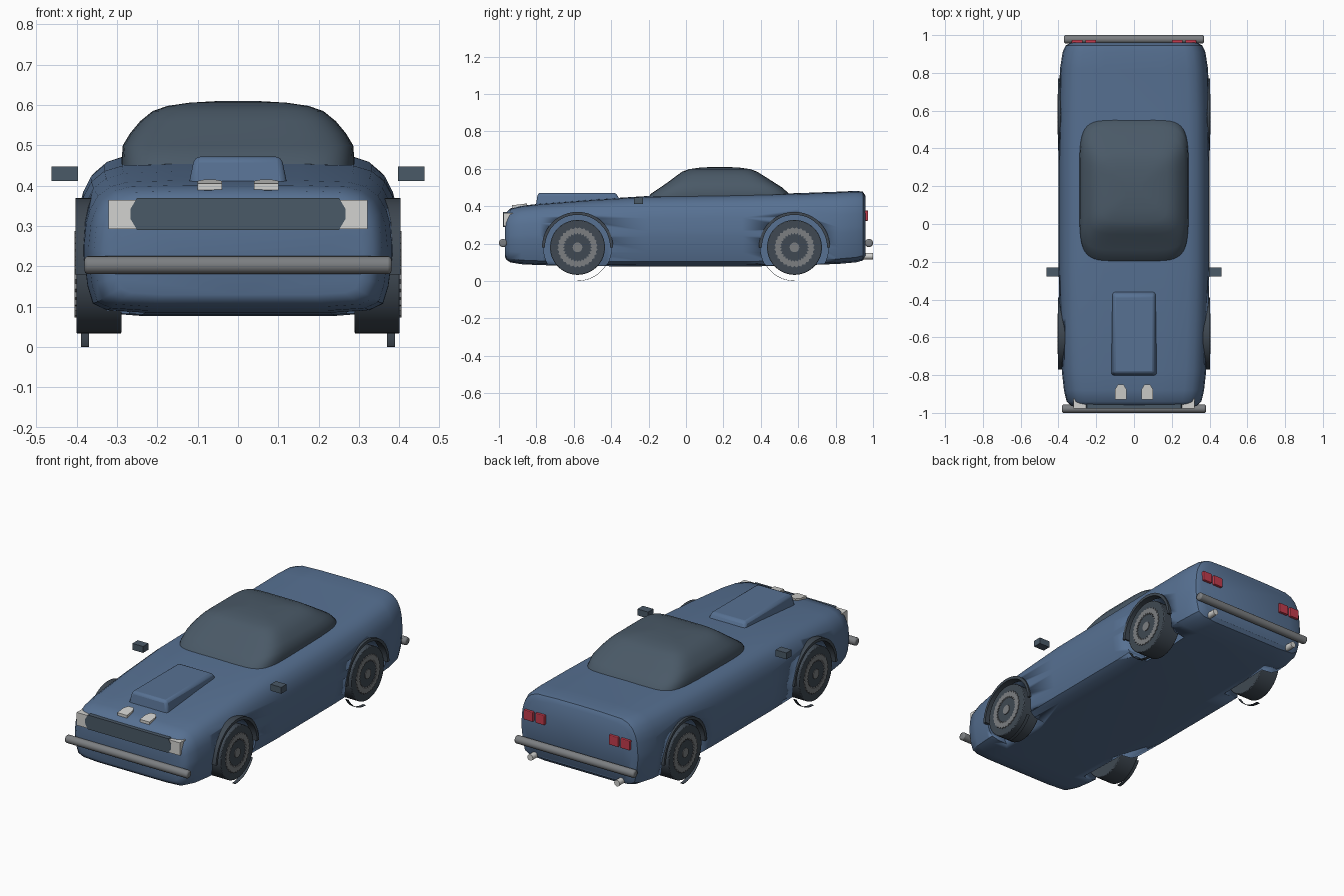
import bpy, bmesh
from math import sin, cos, pi, radians
from mathutils import Matrix

if "Cube" in bpy.data.objects:
    bpy.data.objects.remove(bpy.data.objects["Cube"])


def material(name, rgb):
    m = bpy.data.materials.new(name)
    m.use_nodes = True
    m.diffuse_color = (*rgb, 1)
    m.node_tree.nodes["Principled BSDF"].inputs["Base Color"].default_value = (*rgb, 1)
    return m


BLUE = material("body blue", (0.095, 0.165, 0.29))
GLASS = material("dark glass", (0.068, 0.1, 0.135))
TYRE = material("dark rubber", (0.05, 0.066, 0.085))
STEEL = material("grey metal", (0.2, 0.21, 0.22))
LAMP = material("pale lamp", (0.65, 0.65, 0.63))
RED = material("tail red", (0.55, 0.045, 0.075))


def make(name, bm, mat, bevel=0, smooth=True):
    bmesh.ops.recalc_face_normals(bm, faces=bm.faces)
    me = bpy.data.meshes.new(name)
    bm.to_mesh(me)
    bm.free()
    me.materials.append(mat)
    ob = bpy.data.objects.new(name, me)
    bpy.context.collection.objects.link(ob)
    if bevel:
        mod = ob.modifiers.new("bevel", "BEVEL")
        mod.width, mod.segments = bevel, 2
        mod.limit_method = "ANGLE"
    if smooth:
        bpy.ops.object.select_all(action="DESELECT")
        ob.select_set(True)
        bpy.context.view_layer.objects.active = ob
        bpy.ops.object.shade_smooth_by_angle(angle=radians(35))
    return ob


def loft(name, rings, mat, bevel=0, smooth=True, closed=False):
    """Skin a list of rings; cap the ends, or join last to first."""
    bm = bmesh.new()
    vs = [[bm.verts.new(p) for p in r] for r in rings]
    n = len(vs[0])
    pairs = list(zip(vs, vs[1:])) + ([(vs[-1], vs[0])] if closed else [])
    for a, b in pairs:
        for i in range(n):
            j = (i + 1) % n
            bm.faces.new((a[i], a[j], b[j], b[i]))
    if not closed:
        bm.faces.new(vs[0])
        bm.faces.new(vs[-1])
    return make(name, bm, mat, bevel, smooth)


def box(name, x, y, z, mat, bevel=0):
    rings = [[(x[0], y[0], h), (x[1], y[0], h), (x[1], y[1], h), (x[0], y[1], h)] for h in z]
    return loft(name, rings, mat, bevel, False)


def cylinder(name, centre, r, length, axis, mat, sides=32, bevel=0):
    bm = bmesh.new()
    rot = Matrix.Rotation(pi / 2, 4, "Y" if axis == "X" else "X")
    bmesh.ops.create_cone(bm, cap_ends=True, segments=sides, radius1=r, radius2=r,
                          depth=length, matrix=Matrix.Translation(centre) @ rot)
    return make(name, bm, mat, bevel)


def arc_band(name, side, cy, cz, r, x, a0, a1, steps, mat):
    """Rectangular band swept around a wheel axle."""
    rings = []
    for k in range(steps + 1):
        a = radians(a0 + (a1 - a0) * k / steps)
        rings.append([(side * px, cy + pr * cos(a), cz + pr * sin(a))
                      for px, pr in ((x[0], r[0]), (x[1], r[0]), (x[1], r[1]), (x[0], r[1]))])
    return loft(name, rings, mat)


# Body shell: one cross-section scaled along the length
half = [(0, 0), (.6, 0), (.85, .02), (.94, .07), (.975, .2), (1, .42), (1, .5), (.985, .68),
        (.96, .78), (.91, .88), (.83, .95), (.72, .985), (.4, .997), (0, 1)]
section = half + [(-x, z) for x, z in half[-2:0:-1]]
stations = [(-.968, .31, .13, .34), (-.962, .335, .115, .365), (-.94, .357, .1, .388),
            (-.88, .371, .09, .402), (-.78, .382, .085, .414), (-.5, .394, .08, .436),
            (-.2, .4, .077, .455), (.3, .4, .077, .463), (.6, .4, .083, .47),
            (.82, .392, .092, .478), (.91, .378, .1, .482), (.945, .362, .11, .478),
            (.96, .335, .13, .455)]
body = loft("body", [[(w * fx, y, lo + (hi - lo) * fz) for fx, fz in section]
                     for y, w, lo, hi in stations], BLUE)

# Wheel wells, tyres, rims and arch lips
WHEEL_Z = .18
for side, sname in ((1, "left"), (-1, "right")):
    for cy, ename in ((-.58, "front"), (.58, "rear")):
        tag = ename + "_" + sname
        well = cylinder("well_cutter", (side * .4, cy, WHEEL_Z), .182, .26, "X", BLUE, 48)
        cut = body.modifiers.new("well", "BOOLEAN")
        cut.object, cut.operation, cut.solver = well, "DIFFERENCE", "EXACT"
        bpy.context.view_layer.objects.active = body
        bpy.ops.object.modifier_apply(modifier=cut.name)
        bpy.data.objects.remove(well)

        cylinder("tyre_" + tag, (side * .345, cy, WHEEL_Z), .147, .112, "X", TYRE, 40, .004)
        cylinder("hub_" + tag, (side * .402, cy, WHEEL_Z), .026, .006, "X", STEEL, 20)

        # Toothed rim plate
        rings = []
        teeth = 28
        for k in range(teeth * 2):
            a = pi * k / teeth
            ri, ro = (.068, .108) if k % 2 else (.078, .1)
            rings.append([(side * px, cy + r * cos(a), WHEEL_Z + r * sin(a))
                          for px, r in ((.4, ri), (.405, ri), (.405, ro), (.4, ro))])
        loft("rim_" + tag, rings, STEEL, smooth=False, closed=True)

        arc_band("arch_lip_" + tag, side, cy, WHEEL_Z, (.174, .19), (.36, .403), 0, 180, 24, TYRE)
        # Hairline trim below the arch, on the inboard end
        a0, a1 = (270, 330) if cy < 0 else (210, 270)
        arc_band("arch_trim_" + tag, side, cy, WHEEL_Z, (.178, .18), (.37, .39), a0, a1, 10, TYRE)

# Glass cabin: rounded rectangles stacked upward
cabin = [(.43, .288, -.21, .565), (.465, .289, -.19, .553), (.5, .286, -.138, .515),
         (.53, .268, -.095, .467), (.56, .243, -.055, .42), (.585, .212, -.02, .38),
         (.598, .175, .015, .345), (.606, .12, .07, .29), (.61, .05, .14, .22)]


def rounded(w, y0, y1, z, count=48, power=.36):
    pts = []
    for k in range(count):
        a = 2 * pi * (k + .5) / count
        c, s = cos(a), sin(a)
        pts.append((w * abs(c) ** power * (1 if c > 0 else -1),
                    (y0 + y1) / 2 + (y1 - y0) / 2 * abs(s) ** power * (1 if s > 0 else -1), z))
    return pts


loft("cabin_glass", [rounded(w, y0, y1, z) for z, w, y0, y1 in cabin], GLASS)

# Hood scoop with tapered sides
loft("hood_scoop", [[(-w, y0, z), (w, y0, z), (w, y1, z), (-w, y1, z)]
                    for w, y0, y1, z in ((.125, -.805, -.33, .39), (.108, -.792, -.375, .472))],
     BLUE, .014)

# Grille with pointed ends
outline = [(-.25, .29), (.25, .29), (.267, .318), (.267, .342), (.25, .37),
           (-.25, .37), (-.267, .342), (-.267, .318)]
loft("grille", [[(x, y, z) for x, z in outline] for y in (-.978, -.92)], GLASS, smooth=False)

# Bumpers
for name, cy, w in (("front_bumper", -.978, .762), ("rear_bumper", .978, .742)):
    cylinder(name, (0, cy, .203), .022, w, "X", STEEL, 24, .008)

# Paired lamps, mirrors and exhausts
for s, sname in ((1, "left"), (-1, "right")):
    def span(a, b):
        return sorted((s * a, s * b))
    box("headlight_" + sname, span(.245, .321), (-.976, -.925), (.293, .365), LAMP)
    box("mirror_" + sname, span(.397, .463), (-.277, -.23), (.412, .448), GLASS)
    for k, x0 in enumerate((.2, .272)):
        box("tail_lamp_%s_%d" % (sname, k + 1), span(x0, x0 + .058), (.93, .974),
            (.322, .377), RED, .004)
    cylinder("exhaust_" + sname, (s * .27, .955, .133), .017, .09, "Y", LAMP, 16)
    house = [(.04, -.93), (.1, -.93), (.1, -.875), (.085, -.85), (.055, -.85), (.04, -.875)]
    loft("hood_lamp_" + sname, [[(s * x, y, z + (y + .89) * .12) for x, y in house]
                                for z in (.393, .41)], LAMP, smooth=False)
